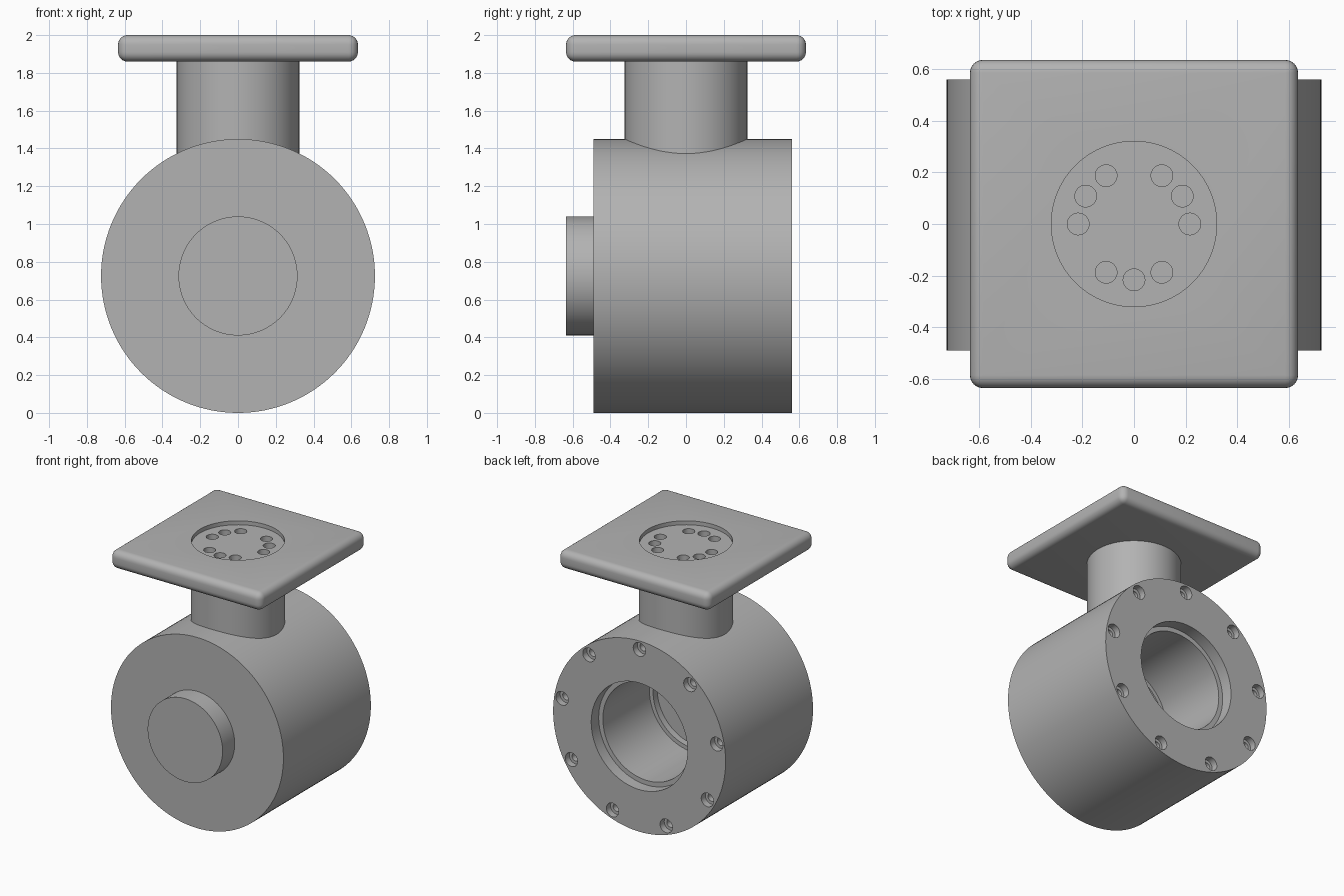
import bpy, bmesh, math
from mathutils import Matrix

if "Cube" in bpy.data.objects:
    bpy.data.objects.remove(bpy.data.objects["Cube"])

grey = bpy.data.materials.new("plain grey")
grey.use_nodes = True
grey.diffuse_color = (0.45, 0.45, 0.45, 1)
grey.node_tree.nodes["Principled BSDF"].inputs["Base Color"].default_value = (0.45, 0.45, 0.45, 1)


def finish(name, bm):
    """Turn a bmesh into a grey object with smooth curves and sharp edges."""
    bmesh.ops.recalc_face_normals(bm, faces=bm.faces)
    mesh = bpy.data.meshes.new(name)
    bm.to_mesh(mesh)
    bm.free()
    mesh.materials.append(grey)
    obj = bpy.data.objects.new(name, mesh)
    bpy.context.collection.objects.link(obj)
    return obj


def lathe(name, profiles, place=None, segments=96):
    """Revolve (radius, height) profiles about z; place is a list of matrices for copies."""
    bm = bmesh.new()
    for matrix in place or [Matrix()]:
        rings = []
        for r, h in profiles:
            if r == 0:
                rings.append([bm.verts.new(matrix @ Matrix.Translation((0, 0, h)).translation)])
                continue
            ring = []
            for i in range(segments):
                a = math.tau * i / segments
                ring.append(bm.verts.new(
                    matrix @ Matrix.Translation((r * math.cos(a), r * math.sin(a), h)).translation))
            rings.append(ring)
        for low, high in zip(rings, rings[1:]):
            for i in range(segments):
                j = (i + 1) % segments
                quad = [low[i % len(low)], low[j % len(low)], high[j % len(high)], high[i % len(high)]]
                bm.faces.new(list(dict.fromkeys(quad)))
    return finish(name, bm)


def apply_modifier(obj, mod):
    bpy.ops.object.select_all(action='DESELECT')
    bpy.context.view_layer.objects.active = obj
    obj.select_set(True)
    bpy.ops.object.modifier_apply(modifier=mod.name)


def cut(obj, cutter):
    mod = obj.modifiers.new("cut", 'BOOLEAN')
    mod.operation = 'DIFFERENCE'
    mod.solver = 'EXACT'
    mod.object = cutter
    apply_modifier(obj, mod)
    bpy.data.objects.remove(cutter)


def shade(obj):
    bpy.ops.object.select_all(action='DESELECT')
    bpy.context.view_layer.objects.active = obj
    obj.select_set(True)
    bpy.ops.object.shade_smooth_by_angle(angle=math.radians(30))


AXIS_Z = 0.725
BACK = 0.56
to_y = Matrix.Translation((0, 0, AXIS_Z)) @ Matrix.Rotation(-math.pi / 2, 4, 'X')

# Drum housing with front boss and stepped rear bore
housing = lathe("drum_housing", [
    (0, -0.635), (0.315, -0.635), (0.315, -0.49), (0.725, -0.49), (0.725, BACK),
    (0.405, BACK), (0.405, BACK - 0.09), (0.37, BACK - 0.09), (0.37, BACK - 0.65),
    (0.34, BACK - 0.65), (0.34, BACK - 0.7), (0, BACK - 0.7)], [to_y], 128)

# Ring of counterbored bolt holes in the rear rim
spots = []
for k in range(9):
    a = math.radians(90 + 40 * k)
    spots.append(Matrix.Translation((0.66 * math.cos(a), BACK, AXIS_Z + 0.66 * math.sin(a)))
                 @ Matrix.Rotation(-math.pi / 2, 4, 'X'))
cut(housing, lathe("bolt_cutter", [(0, 0.05), (0.052, 0.05), (0.052, -0.05),
                                   (0.03, -0.05), (0.03, -0.14), (0, -0.14)], spots, 24))
shade(housing)

# Neck between the drum and the plate
neck = lathe("neck", [(0, 1.2), (0.325, 1.2), (0.325, 1.87), (0, 1.87)])
shade(neck)

# Square mounting plate with rounded edges
bm = bmesh.new()
bmesh.ops.create_cube(bm, size=1, matrix=Matrix.Translation((0, 0, 1.93))
                      @ Matrix.Diagonal((1.27, 1.27, 0.14, 1)))
bmesh.ops.bevel(bm, geom=bm.edges[:], offset=0.05, segments=6, profile=0.5, affect='EDGES')
plate = finish("mounting_plate", bm)

# Round recess and its nine small holes
cut(plate, lathe("recess_cutter", [(0, 1.97), (0.32, 1.97), (0.32, 2.1), (0, 2.1)]))
spots = [Matrix.Translation((0.216 * math.cos(math.radians(a)), 0.216 * math.sin(math.radians(a)), 1.97))
         for base in (0, 120, 240) for a in (base, base + 30, base + 60)]
cut(plate, lathe("hole_cutter", [(0, -0.05), (0.042, -0.05), (0.042, 0.05), (0, 0.05)], spots, 32))
shade(plate)
